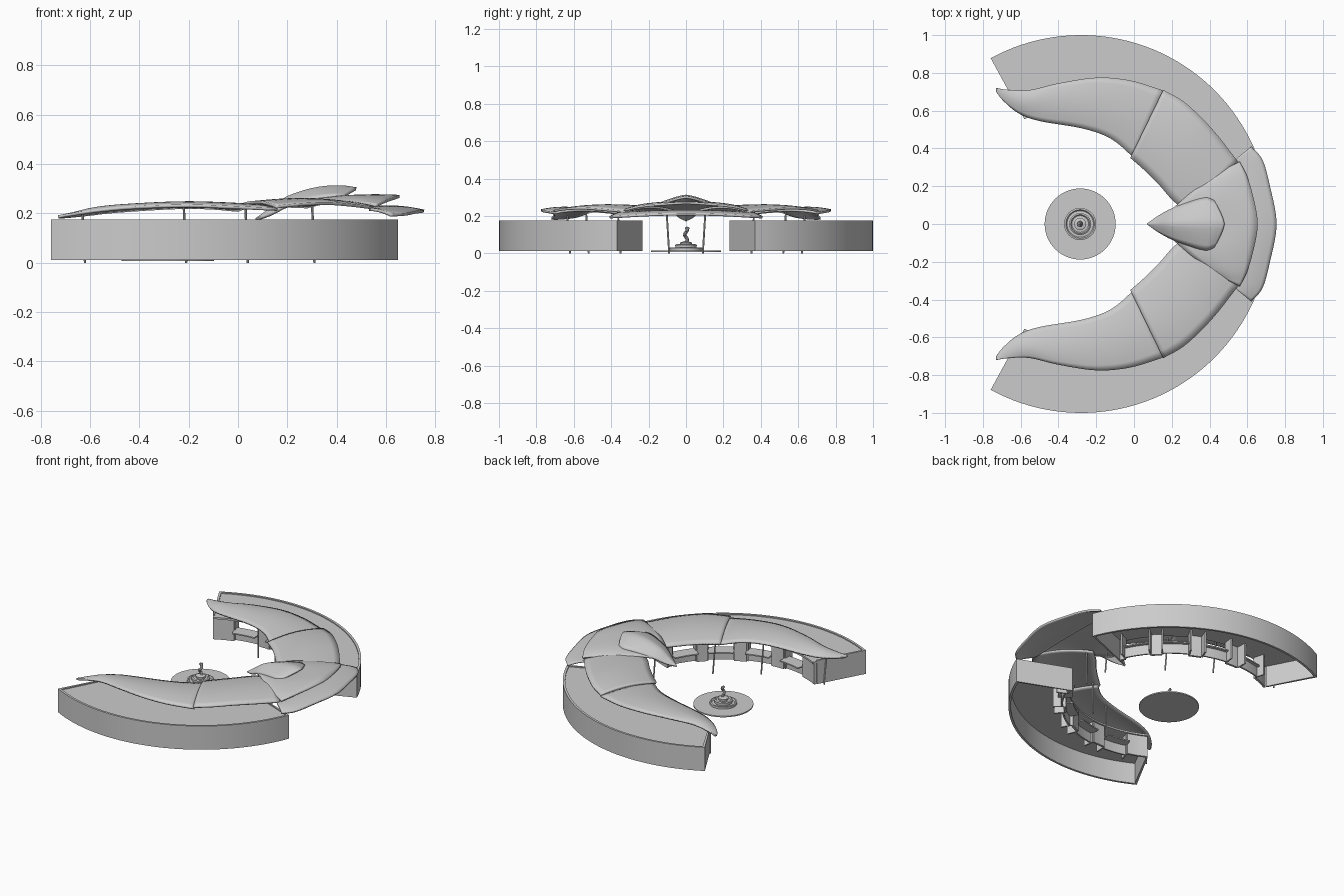
import bpy, bmesh
from math import sin, cos, radians, pi
from mathutils import Vector

if "Cube" in bpy.data.objects:
    bpy.data.objects.remove(bpy.data.objects["Cube"])

CX = -0.28  # centre of the plaza arc

grey = bpy.data.materials.new("light grey")
grey.use_nodes = True
grey.diffuse_color = (0.6, 0.6, 0.6, 1)
grey.node_tree.nodes["Principled BSDF"].inputs["Base Color"].default_value = (0.6, 0.6, 0.6, 1)


def finish(name, bm, recalc=True):
    if recalc:
        bmesh.ops.recalc_face_normals(bm, faces=bm.faces)
    mesh = bpy.data.meshes.new(name)
    bm.to_mesh(mesh)
    bm.free()
    ob = bpy.data.objects.new(name, mesh)
    bpy.context.collection.objects.link(ob)
    mesh.materials.append(grey)
    bpy.ops.object.select_all(action="DESELECT")
    ob.select_set(True)
    bpy.context.view_layer.objects.active = ob
    bpy.ops.object.shade_smooth_by_angle(angle=radians(30))
    return ob


def arc_block(name, side, r0, r1, z0, z1, a0, a1):
    """Curved box around the plaza centre, angles in degrees."""
    bm = bmesh.new()
    n = max(2, int((a1 - a0) / 2.5))
    rings = []
    for i in range(n + 1):
        a = radians(a0 + (a1 - a0) * i / n)
        rings.append([bm.verts.new((CX + r * cos(a), side * r * sin(a), z))
                      for r, z in ((r0, z0), (r1, z0), (r1, z1), (r0, z1))])
    for p, q in zip(rings, rings[1:]):
        for k in range(4):
            m = (k + 1) % 4
            bm.faces.new((p[k], p[m], q[m], q[k]))
    bm.faces.new(rings[0])
    bm.faces.new(rings[-1])
    return finish(name, bm)


def spline(pts, steps):
    """Smooth curve through tuples of numbers."""
    pts = [Vector(p) for p in pts]
    ext = [2 * pts[0] - pts[1]] + pts + [2 * pts[-1] - pts[-2]]
    out = []
    for a, b, c, d in zip(ext, ext[1:], ext[2:], ext[3:]):
        for i in range(steps):
            t = i / steps
            out.append(0.5 * (2 * b + (c - a) * t + (2 * a - 5 * b + 4 * c - d) * t * t
                              + (3 * b - a - 3 * c + d) * t ** 3))
    return out + [pts[-1]]


def canopy(name, stations, side=1, crown=0.015, power=2, thick=0.012):
    """Curved sheet: each station is one edge, other edge, then ridge shift in x and z."""
    full = [tuple(s) if len(s) == 8 else tuple(s) + (0, crown) for s in stations]
    bm = bmesh.new()
    rows, n = [], 10
    for s in spline(full, 5):
        a, b, lift = Vector(s[0:3]), Vector(s[3:6]), Vector((s[6], 0, s[7]))
        row = []
        for j in range(n + 1):
            t = j / n
            p = a.lerp(b, t) + lift * (1 - abs(2 * t - 1) ** power)
            row.append(bm.verts.new((p.x, side * p.y, p.z)))
        rows.append(row)
    for p, q in zip(rows, rows[1:]):
        for k in range(n):
            bm.faces.new((p[k], p[k + 1], q[k + 1], q[k]))
    bm.normal_update()
    if sum(f.normal.z for f in bm.faces) < 0:
        bmesh.ops.reverse_faces(bm, faces=bm.faces)
    ob = finish(name, bm, False)
    mod = ob.modifiers.new("thickness", "SOLIDIFY")
    mod.thickness, mod.offset = thick, -1
    return ob


def rod(name, a, b, r):
    a, b = Vector(a), Vector(b)
    bm = bmesh.new()
    bmesh.ops.create_cone(bm, cap_ends=True, segments=10, radius1=r, radius2=r, depth=(b - a).length)
    bm.transform((b - a).to_track_quat("Z", "Y").to_matrix().to_4x4())
    bmesh.ops.translate(bm, verts=bm.verts, vec=(a + b) / 2)
    return finish(name, bm)


def lathe(name, profile, x, segs=40):
    bm = bmesh.new()
    rings = [[bm.verts.new((x + r * cos(2 * pi * i / segs), r * sin(2 * pi * i / segs), z))
              for i in range(segs)] for r, z in profile]
    for p, q in zip(rings, rings[1:]):
        for i in range(segs):
            j = (i + 1) % segs
            bm.faces.new((p[i], p[j], q[j], q[i]))
    bm.faces.new(rings[0])
    bm.faces.new(rings[-1])
    return finish(name, bm)


# Canopy outlines for one wing
OUTER_ROOF = [(-.73, .70, .19, -.73, .72, .193, 0, 0), (-.69, .65, .192, -.66, .71, .203, 0, .006),
              (-.61, .585, .2, -.55, .71, .217), (-.5, .545, .213, -.4, .745, .23),
              (-.27, .505, .228, -.2, .775, .236), (-.12, .45, .228, -.02, .76, .23),
              (0, .35, .218, .16, .705, .222)]
INNER_ROOF = [(-.02, .35, .226, .155, .71, .232), (.06, .28, .232, .26, .65, .242),
              (.13, .21, .235, .36, .56, .246), (.2, .13, .235, .45, .46, .24),
              (.28, .06, .232, .55, .33, .228)]
COUNTERS = [99, 76, 54, 33]
COLUMNS = [(-.62, .62, .2), (-.21, .52, .235), (.04, .35, .23), (.31, .09, .245)]

for side, label in ((1, "left"), (-1, "right")):
    # Wing shell: outer wall, flat roof and end walls
    arc_block(label + "_outer_wall", side, .985, 1.0, .012, .175, 21.7, 118.6)
    arc_block(label + "_flat_roof", side, .63, .99, .156, .168, 21.9, 118.4)
    arc_block(label + "_entry_end_wall", side, .63, .99, .012, .175, 21.7, 22.4)
    arc_block(label + "_far_end_wall", side, .66, .99, .012, .175, 117.7, 118.6)

    # Shop fronts: piers between the openings, with a counter in each opening
    edges = [22] + [e for c in sorted(COUNTERS) for e in (c - 7.5, c + 7.5)] + [118.4]
    for i in range(0, len(edges), 2):
        arc_block(label + "_shop_pier", side, .64, .655, .012, .158, edges[i], edges[i + 1])
    for c in COUNTERS:
        arc_block(label + "_counter_front", side, .66, .67, .012, .08, c - 7.5, c + 7.5)
        arc_block(label + "_counter_top", side, .6, .69, .078, .086, c - 7.5, c + 7.5)
        for e in (c - 7.5, c + 7):
            arc_block(label + "_booth_cheek", side, .65, .72, .012, .158, e, e + .8)

    # Overlapping curved canopies and their slender columns
    canopy(label + "_outer_canopy", OUTER_ROOF, side, .017)
    canopy(label + "_inner_canopy", INNER_ROOF, side, .022)
    for x, y, z in COLUMNS:
        rod(label + "_column", (x, side * y, 0), (x - .01, side * (y + .015), z), .005)

# Middle canopy over the entrance, built across from side to side
half = [(.5, .3, .24, .56, .33, .236, 0, .004), (.4, .235, .25, .6, .25, .255, 0, .01),
        (.27, .14, .25, .637, .12, .268, 0, .015)]
middle = (.15, 0, .225, .655, 0, .275, 0, .02)


def mirrored(rows, centre):
    flip = [(a, -b, c, d, -e, f, g, h) for a, b, c, d, e, f, g, h in rows]
    return flip + [centre] + rows[::-1]


canopy("entrance_middle_canopy", mirrored(half, middle))

# Low canopy along the outer side of the entrance
low = [(.535, .34, .222, .62, .41, .198, 0, .005), (.53, .29, .222, .68, .34, .202, 0, .008),
       (.53, .16, .226, .72, .2, .21, 0, .01)]
canopy("entrance_low_canopy", mirrored(low, (.53, 0, .228, .755, 0, .215, 0, .01)))

# Pointed hood on top: narrow nose rising to a ridged back edge
hood = [(.07, .003, .178, 0, .002), (.13, .045, .2, 0, .022), (.2, .083, .235, 0, .035),
        (.3, .12, .262, .01, .043), (.38, .14, .272, .03, .042), (.425, .125, .272, .055, .034)]
canopy("entrance_hood", [(x, -w, z, x, w, z, dx, dz) for x, w, z, dx, dz in hood], power=1.35)

# Fountain: paved disc, stepped basin and a slim twisting figure
FX = -.285
lathe("fountain_disc", [(.188, .008), (.188, .016), (.001, .016)], FX, 64)
lathe("fountain_basin", [(.085, .014), (.085, .03), (.076, .032), (.07, .024), (.056, .026),
                         (.058, .045), (.05, .05), (.044, .042), (.03, .044), (.032, .058),
                         (.014, .064), (.001, .064)], FX)
path = [(FX + .008 * cos(i * 1.3), .008 * sin(i * 1.3), .06 + i * .011) for i in range(8)]
for p, q in zip(path, path[1:]):
    rod("fountain_figure", p, q, .009)
rod("fountain_figure_arm", path[5], (FX, .016, .138), .005)
